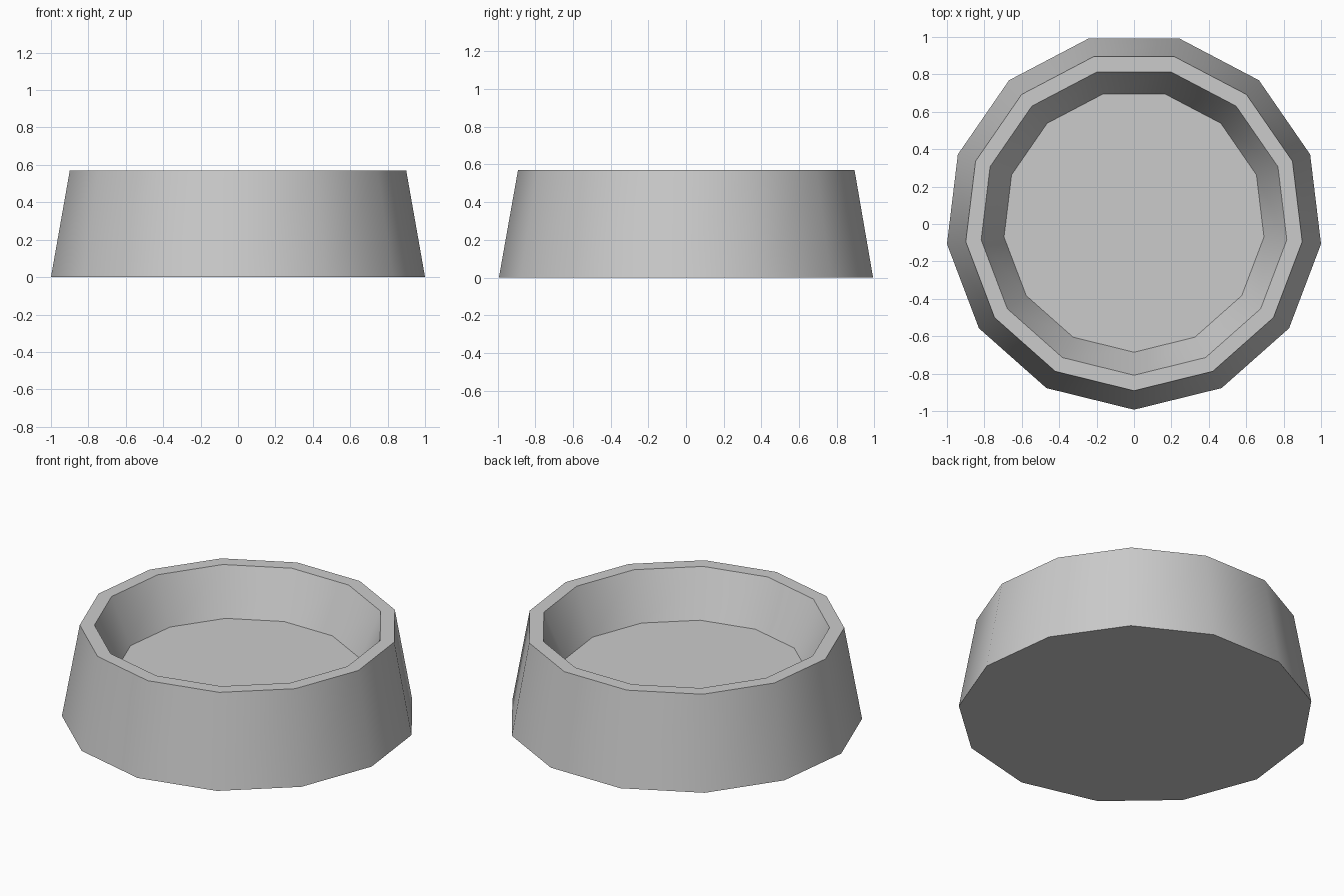
import bpy, bmesh, math

if "Cube" in bpy.data.objects:
    bpy.data.objects.remove(bpy.data.objects["Cube"])

SIDES = 13
CENTRE_Y = 0.0146  # centres the odd-sided outline on y = 0

# Plain grey clay
grey = bpy.data.materials.new("plain_grey")
grey.diffuse_color = (0.6, 0.6, 0.6, 1)
grey.use_nodes = True
grey.node_tree.nodes["Principled BSDF"].inputs["Base Color"].default_value = grey.diffuse_color

# Cross-section from outer foot to inner floor: radius, height
PROFILE = [(1.0073, 0.0), (0.906, 0.57), (0.823, 0.57), (0.70, 0.29)]


def ring(bm, radius, z):
    """One 13-sided ring with a corner pointing to the front."""
    angles = [-math.pi / 2 + 2 * math.pi * k / SIDES for k in range(SIDES)]
    return [bm.verts.new((radius * math.cos(a), radius * math.sin(a) + CENTRE_Y, z))
            for a in angles]


bm = bmesh.new()
rings = [ring(bm, r, z) for r, z in PROFILE]

# Outer wall, rim and inner wall
for low, high in zip(rings, rings[1:]):
    for k in range(SIDES):
        n = (k + 1) % SIDES
        bm.faces.new((low[k], low[n], high[n], high[k]))

# Underside and inner floor
bm.faces.new(rings[0][::-1])
bm.faces.new(rings[-1])
bm.normal_update()

mesh = bpy.data.meshes.new("bowl")
bm.to_mesh(mesh)
bm.free()
mesh.materials.append(grey)
bowl = bpy.data.objects.new("bowl", mesh)
bpy.context.collection.objects.link(bowl)

# Smooth walls, crisp rim and floor edges
bpy.context.view_layer.objects.active = bowl
bowl.select_set(True)
bpy.ops.object.shade_smooth_by_angle(angle=math.radians(35))
